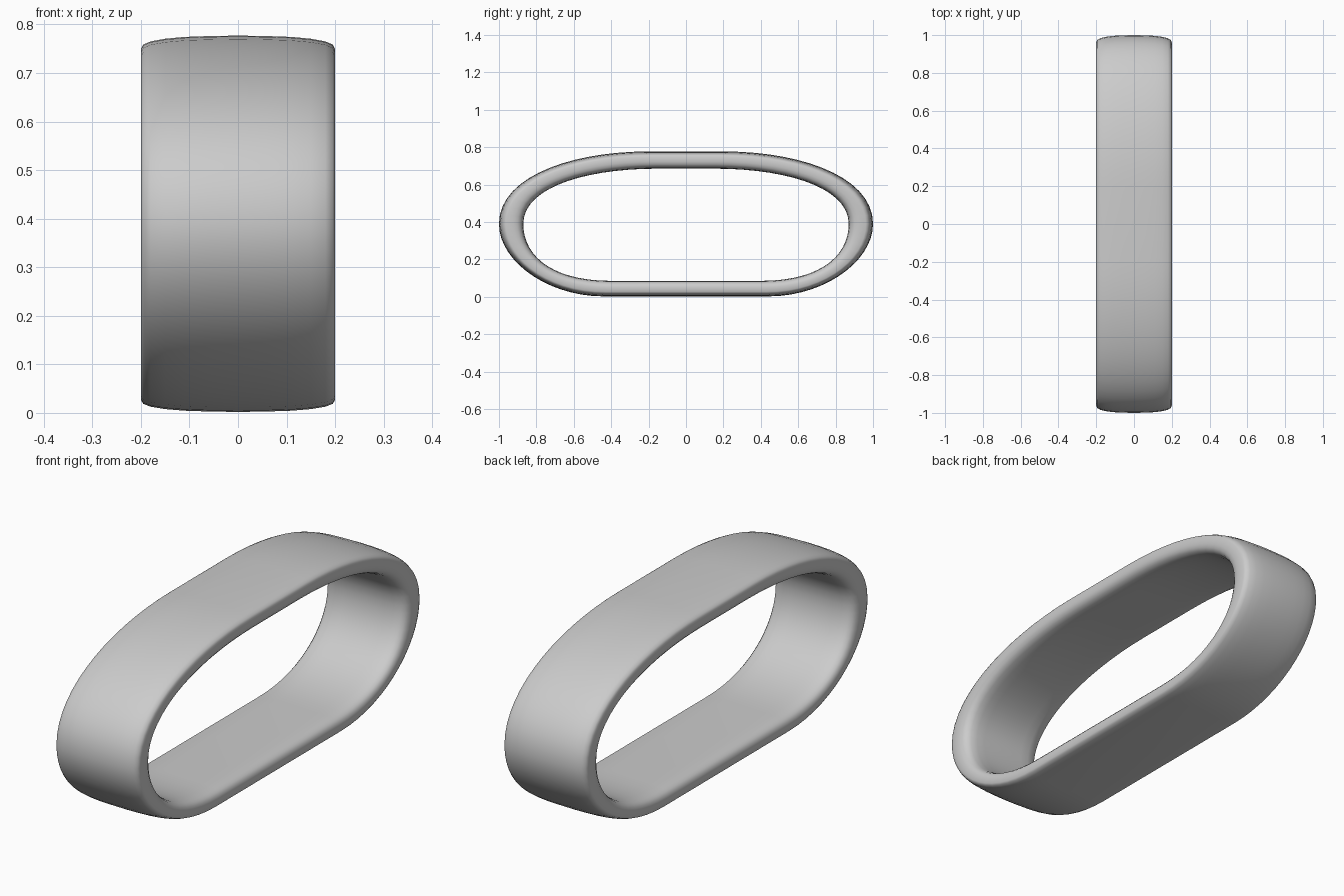
import bpy
import bmesh
from mathutils import Vector
from mathutils.geometry import interpolate_bezier

if "Cube" in bpy.data.objects:
    bpy.data.objects.remove(bpy.data.objects["Cube"])

STEPS = 16


def half_outline(flat_bottom, low, side, high, flat_top):
    """Right half of an oval in (y, z), from bottom to top."""
    pts = [Vector((p[0], p[1], 0)) for p in (*flat_bottom, *low, *side, *high, *flat_top)]
    lower = interpolate_bezier(pts[0], pts[1], pts[2], pts[3], STEPS)
    upper = interpolate_bezier(pts[3], pts[4], pts[5], pts[6], STEPS)
    return lower + upper[1:]


def full_outline(half):
    """Mirror the half outline across y = 0 into a closed loop."""
    return half + [Vector((-p.x, p.y, 0)) for p in reversed(half)]


outer = full_outline(half_outline([(0.44, 0.002)], [(0.74, 0.002), (1.0, 0.19)],
                                  [(1.0, 0.39)], [(1.0, 0.64), (0.62, 0.777)], [(0.2, 0.777)]))
inner = full_outline(half_outline([(0.40, 0.085)], [(0.72, 0.085), (0.87, 0.22)],
                                  [(0.87, 0.39)], [(0.87, 0.58), (0.55, 0.685)], [(0.15, 0.685)]))

# Cross-section: x across the band, depth from outer (0) to inner (1) surface
half_section = [(0.0, 0.0), (0.06, 0.01), (0.11, 0.03), (0.15, 0.07), (0.18, 0.13), (0.195, 0.20),
                (0.2, 0.30), (0.2, 0.60), (0.196, 0.75), (0.187, 0.87), (0.17, 0.95),
                (0.14, 0.99), (0.10, 1.0), (0.0, 1.0)]
section = half_section + [(-x, d) for x, d in reversed(half_section[1:-1])]

# Band: sweep the section around the oval
bm = bmesh.new()
rings = []
for a, b in zip(outer, inner):
    ring = []
    for x, d in section:
        p = a.lerp(b, d)
        ring.append(bm.verts.new((x, p.x, p.y)))
    rings.append(ring)
n = len(section)
for i, ring in enumerate(rings):
    nxt = rings[(i + 1) % len(rings)]
    for j in range(n):
        k = (j + 1) % n
        bm.faces.new((ring[j], nxt[j], nxt[k], ring[k]))
bmesh.ops.recalc_face_normals(bm, faces=bm.faces)
for f in bm.faces:
    f.smooth = True

mesh = bpy.data.meshes.new("oval_band")
bm.to_mesh(mesh)
bm.free()
band = bpy.data.objects.new("oval_band", mesh)
bpy.context.collection.objects.link(band)

grey = bpy.data.materials.new("light grey")
grey.diffuse_color = (0.6, 0.6, 0.6, 1)
grey.use_nodes = True
grey.node_tree.nodes["Principled BSDF"].inputs["Base Color"].default_value = grey.diffuse_color
mesh.materials.append(grey)
